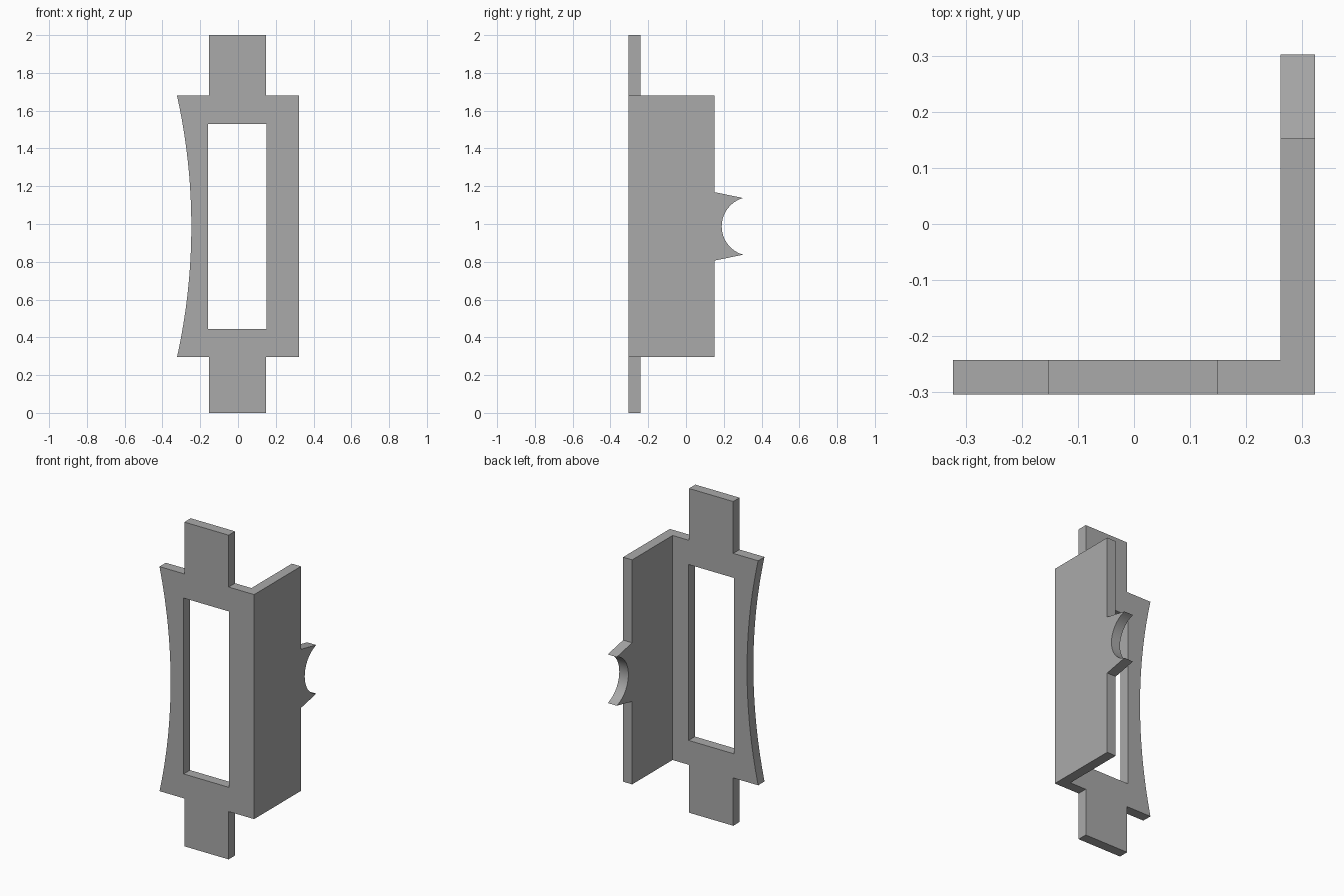
import bpy
import bmesh
import math
from mathutils import Vector

old = bpy.data.objects.get("Cube")
if old:
    bpy.data.objects.remove(old, do_unlink=True)

grey = bpy.data.materials.new("plain grey")
grey.use_nodes = True
GREY = (0.4, 0.4, 0.4, 1)
grey.diffuse_color = GREY
grey.node_tree.nodes["Principled BSDF"].inputs["Base Color"].default_value = GREY

T = 0.062              # plate thickness
X, Y = 0.323, 0.304    # half width and half depth
LOW, HIGH = 0.295, 1.68
MID = (LOW + HIGH) / 2


def arc(start, end, sag, steps):
    """Points on a circular arc; sag is the bulge to the left of start-end."""
    a, b = Vector(start), Vector(end)
    half = (b - a).length / 2
    along = (b - a).normalized()
    left = Vector((-along.y, along.x))
    radius = (half * half + sag * sag) / (2 * abs(sag))
    side = math.copysign(1, sag)
    centre = (a + b) / 2 + left * (sag - side * radius)
    sweep = math.asin(min(1, half / radius))
    pts = []
    for i in range(steps + 1):
        t = sweep * (2 * i / steps - 1)
        pts.append(centre + along * radius * math.sin(t) + left * side * radius * math.cos(t))
    return pts


def plate(name, loops, place, direction):
    """Flat sheet bounded by loops (outline, then holes), thickened."""
    bm = bmesh.new()
    edges = []
    for loop in loops:
        vs = [bm.verts.new(place(*p)) for p in loop]
        edges += [bm.edges.new((v, vs[i - 1])) for i, v in enumerate(vs)]
    bmesh.ops.triangle_fill(bm, edges=edges, use_beauty=True)
    ext = bmesh.ops.extrude_face_region(bm, geom=bm.faces[:], use_keep_orig=True)
    moved = [g for g in ext["geom"] if isinstance(g, bmesh.types.BMVert)]
    bmesh.ops.translate(bm, verts=moved, vec=direction)
    bmesh.ops.recalc_face_normals(bm, faces=bm.faces[:])
    mesh = bpy.data.meshes.new(name)
    bm.to_mesh(mesh)
    bm.free()
    mesh.materials.append(grey)
    obj = bpy.data.objects.new(name, mesh)
    bpy.context.collection.objects.link(obj)
    return obj


# Front plate: end tabs, hollowed right edge and a tall window
outline = arc((-X, LOW), (-X, HIGH), -0.076, 32)
outline += [(-0.153, HIGH), (-0.153, 2), (0.149, 2), (0.149, HIGH), (X, HIGH),
            (X, LOW), (0.149, LOW), (0.149, 0), (-0.153, 0), (-0.153, LOW)]
window = [(-0.158, 0.445), (0.152, 0.445), (0.152, 1.53), (-0.158, 1.53)]
bracket = plate("angle_bracket", [outline, window],
                lambda x, z: (x, -Y, z), (0, T, 0))

# Side plate: flange with a two-pronged round notch on its back edge
flange = [(-Y, LOW), (0.152, LOW), (0.152, MID - 0.181)]
flange += arc((Y - 0.002, MID - 0.15), (Y - 0.002, MID + 0.15), 0.113, 24)
flange += [(0.152, MID + 0.181), (0.152, HIGH), (-Y, HIGH)]
side = plate("side_flange", [flange], lambda y, z: (X, y, z), (-T, 0, 0))

# Weld the two plates into one solid corner
union = bracket.modifiers.new("weld", 'BOOLEAN')
union.operation = 'UNION'
union.solver = 'EXACT'
union.object = side
bpy.ops.object.select_all(action='DESELECT')
bpy.context.view_layer.objects.active = bracket
bracket.select_set(True)
bpy.ops.object.modifier_apply(modifier=union.name)
bpy.data.objects.remove(side, do_unlink=True)

# Merge coplanar faces, then smooth only the curved edges
bm = bmesh.new()
bm.from_mesh(bracket.data)
bmesh.ops.dissolve_limit(bm, angle_limit=0.002, verts=bm.verts[:], edges=bm.edges[:])
bm.to_mesh(bracket.data)
bm.free()
bpy.ops.object.shade_smooth_by_angle(angle=math.radians(30))
